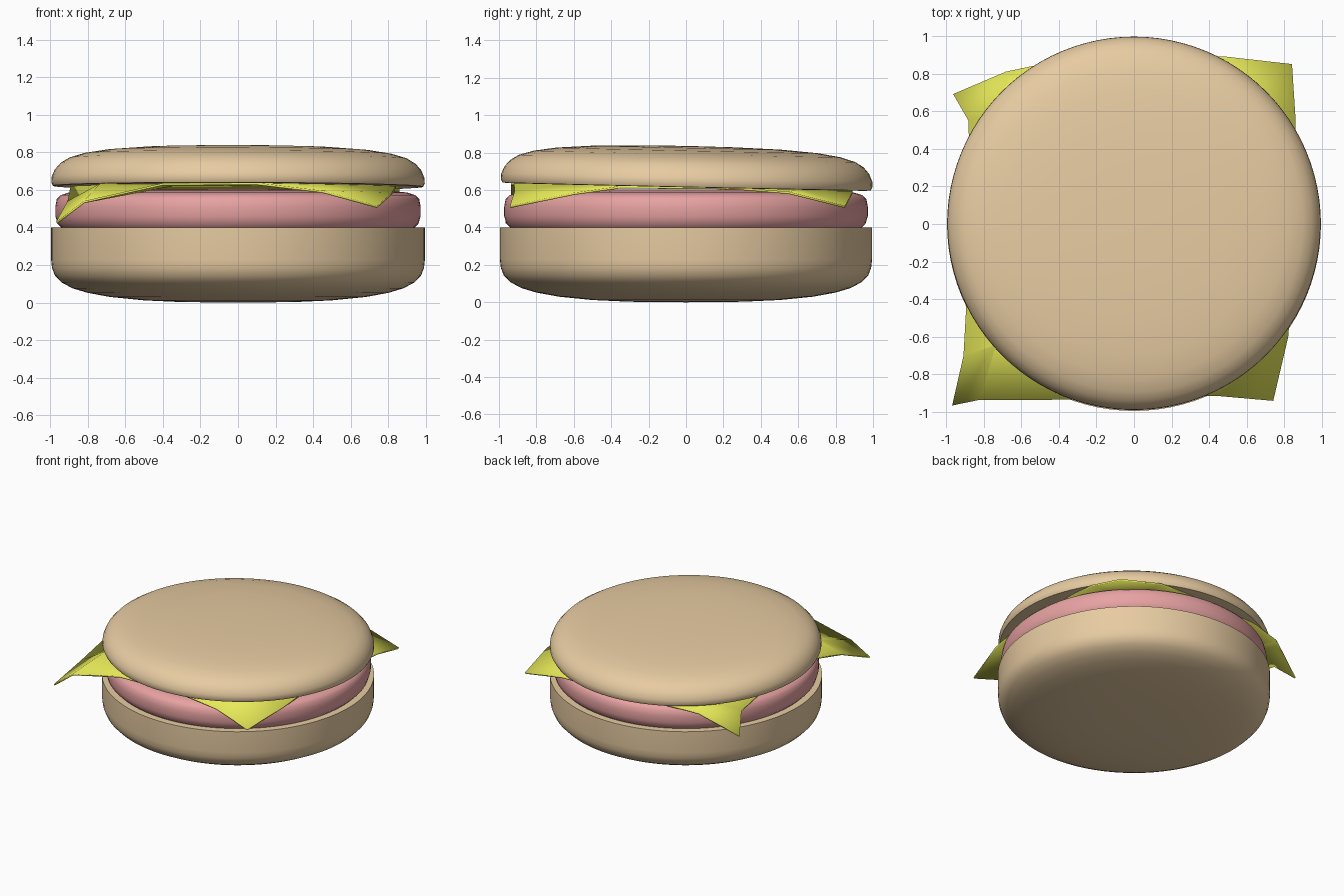
import bpy, bmesh, math

if "Cube" in bpy.data.objects:
    bpy.data.objects.remove(bpy.data.objects["Cube"])


def material(name, rgb):
    m = bpy.data.materials.new(name)
    m.diffuse_color = (*rgb, 1)
    m.use_nodes = True
    m.node_tree.nodes["Principled BSDF"].inputs["Base Color"].default_value = m.diffuse_color
    return m


def finish(name, bm, mat, angle):
    bmesh.ops.recalc_face_normals(bm, faces=bm.faces)
    me = bpy.data.meshes.new(name)
    bm.to_mesh(me)
    bm.free()
    ob = bpy.data.objects.new(name, me)
    bpy.context.collection.objects.link(ob)
    me.materials.append(mat)
    bpy.ops.object.select_all(action='DESELECT')
    bpy.context.view_layer.objects.active = ob
    ob.select_set(True)
    bpy.ops.object.shade_smooth_by_angle(angle=math.radians(angle))
    return ob


def lathe(name, profile, mat):
    """Spin an (r, z) profile around z."""
    bm = bmesh.new()
    vs = [bm.verts.new((r, 0, z)) for r, z in profile]
    es = [bm.edges.new(p) for p in zip(vs, vs[1:])]
    bmesh.ops.spin(bm, geom=vs + es, cent=(0, 0, 0), axis=(0, 0, 1),
                   angle=math.tau, steps=96, use_duplicate=False)
    bmesh.ops.remove_doubles(bm, verts=bm.verts, dist=1e-4)
    return finish(name, bm, mat, 40)


bread = material("bread", (0.80, 0.60, 0.36))
meat = material("meat", (0.80, 0.36, 0.36))
yellow = material("cheese", (0.80, 0.82, 0.10))

# Bottom bun: flat top, rounded underside
lathe("bottom_bun", [(0, 0), (.3, .003), (.5, .012), (.68, .03), (.8, .052), (.88, .076),
                     (.94, .108), (.975, .145), (.99, .185), (.995, .23), (.995, .4), (0, .4)], bread)

# Meat patty
lathe("patty", [(0, .4), (.94, .4), (.96, .42), (.972, .46), (.972, .51), (.965, .55),
                (.945, .572), (.9, .586), (.8, .596), (.6, .602), (0, .604)], meat)

# Top bun: shallow dome, slightly tilted towards the back
top = lathe("top_bun", [(0, 0), (.96, 0), (.985, .002), (.994, .02), (.992, .05), (.975, .09),
                        (.945, .124), (.9, .152), (.82, .176), (.7, .195), (.5, .21),
                        (.25, .217), (0, .219)], bread)
top.location = (0, .003, .617)
top.rotation_euler = (math.radians(-1.25), math.radians(.15), 0)

# Cheese slice: four edge curves blended into a sheet with drooping corners
front = [(-.965, -.965, .425), (-.82, -.935, .535), (-.4, -.935, .63), (.1, -.92, .632),
         (.45, -.915, .59), (.74, -.94, .51)]
back = [(-.96, .69, .42), (-.68, .81, .575), (-.4, .87, .6), (.1, .89, .6),
        (.49, .89, .585), (.84, .85, .51)]
left = [front[0], (-.905, -.7, .535), (-.89, -.4, .615), (-.87, .2, .61), (-.88, .55, .55), back[0]]
right = [front[-1], (.82, -.6, .58), (.84, -.35, .615), (.86, .25, .61), (.86, .55, .585), back[-1]]
N = 5
bm = bmesh.new()
grid = []
for j in range(N + 1):
    row = []
    for i in range(N + 1):
        u, v = i / N, j / N
        p = []
        for k in range(3):
            edges = ((1 - v) * front[i][k] + v * back[i][k]
                     + (1 - u) * left[j][k] + u * right[j][k])
            corners = ((1 - u) * (1 - v) * front[0][k] + u * (1 - v) * front[-1][k]
                       + (1 - u) * v * back[0][k] + u * v * back[-1][k])
            p.append(edges - corners)
        p[2] = min(p[2], .615 - .02 * p[1])
        row.append(bm.verts.new(p))
    grid.append(row)
for j in range(N):
    for i in range(N):
        bm.faces.new((grid[j][i], grid[j][i + 1], grid[j + 1][i + 1], grid[j + 1][i]))
cheese = finish("cheese_slice", bm, yellow, 12)
mod = cheese.modifiers.new("thickness", 'SOLIDIFY')
mod.thickness = .012
mod.offset = 0
